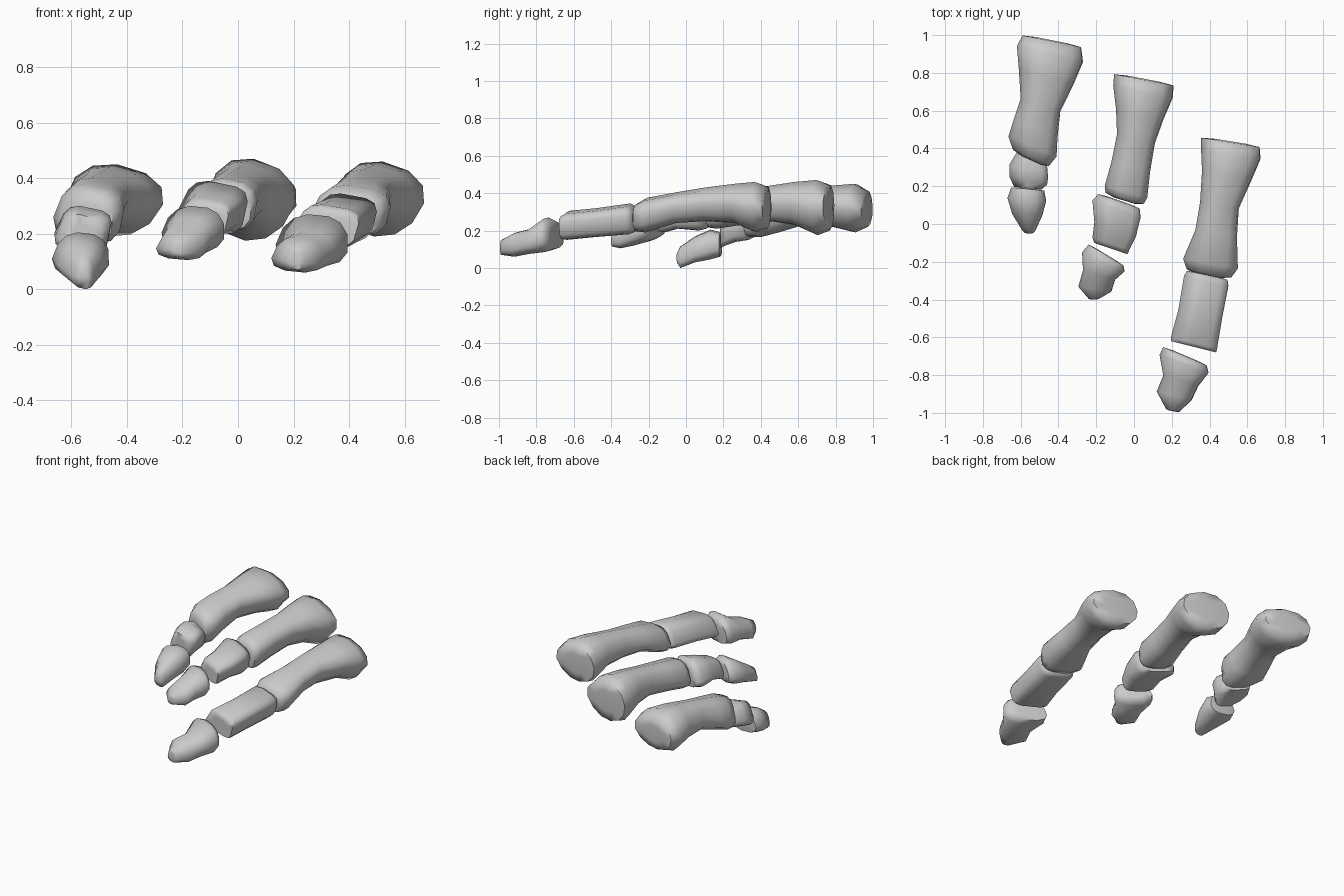
import bpy, bmesh
from math import cos, sin, pi, radians, copysign

if "Cube" in bpy.data.objects:
    bpy.data.objects.remove(bpy.data.objects["Cube"])

SIDES = 12


def lerp(pair, t):
    return pair[0] + (pair[1] - pair[0]) * t


def profile(power, taper, roll):
    """Rounded cross-section in x/z, rescaled to the unit square."""
    pts = []
    r = radians(roll)
    for i in range(SIDES):
        a = 2 * pi * (i + 0.5) / SIDES
        x = copysign(abs(cos(a)) ** (2 / power), cos(a))
        z = copysign(abs(sin(a)) ** (2 / power), sin(a))
        x *= 1 + taper * z
        pts.append((x * cos(r) - z * sin(r), x * sin(r) + z * cos(r)))
    xs, zs = zip(*pts)
    return [((x - min(xs)) / (max(xs) - min(xs)),
             (z - min(zs)) / (max(zs) - min(zs))) for x, z in pts]


def shrink(section, dy, f=0.55):
    """A smaller end section that gives the joint face a slight dome."""
    y, x0, x1, z0, z1 = section
    cx, cz = (x0 + x1) / 2, (z0 + z1) / 2
    return (y + dy, cx + (x0 - cx) * f, cx + (x1 - cx) * f,
            cz + (z0 - cz) * f, cz + (z1 - cz) * f)


def bone(name, sections, yaw, power=(2.4, 2.4), taper=(0, 0), roll=(-12, -12),
         dome=(.008, .008)):
    """Loft through sections (y, x0, x1, z0, z1); yaw slants the end planes."""
    sections = [shrink(sections[0], dome[0]), *sections,
                shrink(sections[-1], -dome[1])]
    bm = bmesh.new()
    rings = []
    for i, (y, x0, x1, z0, z1) in enumerate(sections):
        t = min(max((i - 1) / (len(sections) - 3), 0), 1)
        prof = profile(lerp(power, t), lerp(taper, t), lerp(roll, t))
        rings.append([bm.verts.new((x0 + (x1 - x0) * u,
                                    y + lerp(yaw, t) * (x1 - x0) * (u - 0.5),
                                    z0 + (z1 - z0) * v)) for u, v in prof])
    for a, b in zip(rings, rings[1:]):
        for k in range(SIDES):
            n = (k + 1) % SIDES
            bm.faces.new((a[k], a[n], b[n], b[k]))
    bm.faces.new(rings[0])
    bm.faces.new(rings[-1])
    bmesh.ops.recalc_face_normals(bm, faces=bm.faces)
    me = bpy.data.meshes.new(name)
    bm.to_mesh(me)
    bm.free()
    ob = bpy.data.objects.new(name, me)
    bpy.context.collection.objects.link(ob)
    bpy.context.view_layer.objects.active = ob
    ob.select_set(True)
    bpy.ops.object.shade_smooth_by_angle(angle=radians(65))
    ob.select_set(False)


# Long bones: flared base at the back, waisted shaft, wide head at the front
LONG = dict(power=(2.1, 3), taper=(0.12, -0.12), roll=(-25, -12),
            dome=(.006, .012))
bone("left_toe_long_bone", [
    (.967, -.59, -.28, .22, .41), (.90, -.62, -.27, .19, .45),
    (.78, -.61, -.32, .22, .44), (.63, -.60, -.39, .23, .42),
    (.50, -.64, -.405, .19, .40), (.41, -.665, -.41, .165, .38),
    (.35, -.64, -.45, .165, .355)], (-.2, -.45), **LONG)
bone("middle_toe_long_bone", [
    (.763, -.105, .21, .20, .445), (.70, -.11, .205, .175, .47),
    (.58, -.095, .155, .23, .46), (.45, -.09, .11, .25, .44),
    (.30, -.12, .085, .23, .42), (.17, -.155, .07, .21, .40),
    (.135, -.15, .05, .215, .385)], (-.19, -.3), **LONG)
bone("right_toe_long_bone", [
    (.432, .355, .665, .21, .435), (.37, .355, .67, .19, .46),
    (.26, .36, .625, .24, .45), (.10, .35, .555, .25, .43),
    (-.05, .325, .545, .24, .405), (-.21, .26, .55, .19, .375),
    (-.262, .28, .515, .195, .345)], (-.16, -.18), **LONG)

# Short middle bones: boxy, tilted blocks
SHORT = dict(power=(3.6, 4), taper=(-.1, -.1), roll=(-15, -15), dome=(.005, 0))
bone("left_toe_short_bone", [
    (.345, -.62, -.46, .15, .285), (.28, -.66, -.455, .14, .30),
    (.23, -.66, -.46, .125, .285), (.19, -.635, -.49, .11, .27)],
    (-.45, -.1), **SHORT)
bone("middle_toe_short_bone", [
    (.12, -.19, .03, .21, .37), (.08, -.22, .035, .20, .39),
    (-.03, -.21, .01, .21, .35), (-.105, -.22, -.025, .19, .33),
    (-.13, -.21, -.035, .195, .31)], (-.35, -.34), **SHORT)
bone("right_toe_short_bone", [
    (-.272, .28, .495, .19, .33), (-.30, .265, .50, .18, .345),
    (-.48, .235, .465, .165, .32), (-.63, .195, .44, .15, .305),
    (-.65, .195, .435, .155, .29)], (-.22, -.25), **SHORT)

# Toe tips: flat underside, tapering to a blunt point
TIP = dict(power=(2.6, 2.6), taper=(-.15, -.2), roll=(-8, -8), dome=(.004, .004))
bone("left_toe_tip", [
    (.185, -.65, -.475, .06, .19), (.13, -.67, -.465, .045, .205),
    (.05, -.645, -.485, .03, .17), (-.03, -.595, -.52, 0, .115),
    (-.046, -.58, -.53, .025, .085)], (-.1, 0), **TIP)
bone("middle_toe_tip", [
    (-.165, -.24, -.055, .16, .285), (-.20, -.275, -.05, .14, .30),
    (-.27, -.27, -.10, .12, .26), (-.345, -.295, -.12, .105, .21),
    (-.396, -.24, -.185, .115, .175)], (-.6, 0), **TIP)
bone("right_toe_tip", [
    (-.70, .155, .385, .10, .25), (-.74, .135, .395, .085, .27),
    (-.83, .155, .34, .075, .21), (-.91, .12, .305, .06, .19),
    (-.987, .17, .24, .07, .15)], (-.42, -.2), **TIP)
